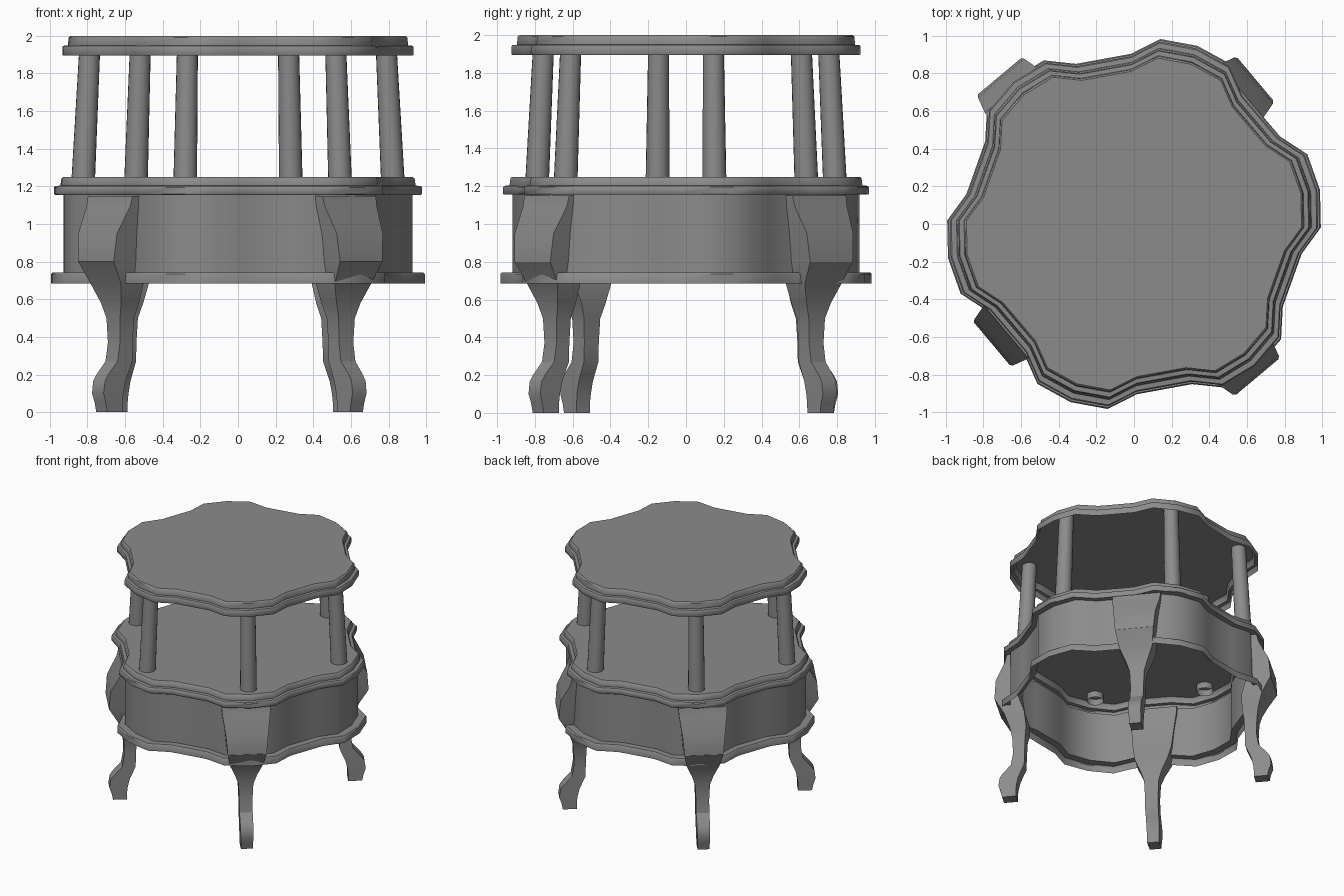
import bpy, bmesh
from math import radians, cos, sin
from mathutils import Vector

if "Cube" in bpy.data.objects:
    bpy.data.objects.remove(bpy.data.objects["Cube"])

ROT = 10.4  # rotation of the six-lobed outline, degrees

GREY = bpy.data.materials.new("dark_grey")
GREY.diffuse_color = (.26, .26, .26, 1)
GREY.use_nodes = True
GREY.node_tree.nodes["Principled BSDF"].inputs["Base Color"].default_value = GREY.diffuse_color


def finish(name, bm, angle=40):
    bmesh.ops.recalc_face_normals(bm, faces=bm.faces)
    me = bpy.data.meshes.new(name)
    bm.to_mesh(me)
    bm.free()
    me.materials.append(GREY)
    ob = bpy.data.objects.new(name, me)
    bpy.context.collection.objects.link(ob)
    bpy.context.view_layer.objects.active = ob
    ob.select_set(True)
    bpy.ops.object.shade_smooth_by_angle(angle=radians(angle))
    ob.select_set(False)
    return ob


def loft(bm, loops, start=True, end=True):
    """Skin equal-length point loops and cap the chosen ends."""
    rows = [[bm.verts.new(p) for p in loop] for loop in loops]
    n = len(rows[0])
    for a, b in zip(rows, rows[1:]):
        for i in range(n):
            j = (i + 1) % n
            bm.faces.new((a[i], a[j], b[j], b[i]))
    if start:
        bm.faces.new(rows[0][::-1])
    if end:
        bm.faces.new(rows[-1])


LOBE = [(-20.5, .905), (-11.5, .993), (0, 1.005), (11.5, .993), (20.5, .905)]


def outline(scale, z):
    return [Vector((scale * r * cos(radians(a + ROT + 60 * k)),
                    scale * r * sin(radians(a + ROT + 60 * k)), z))
            for k in range(6) for a, r in LOBE]


def scalloped(name, profile, top):
    """Hollow scalloped shell, open underneath."""
    bm = bmesh.new()
    loft(bm, [outline(s, z) for s, z in profile], False, top)
    return finish(name, bm)


# Scalloped top and middle shelf with stepped, moulded edges
scalloped("top_shelf", [(.937, 1.895), (.94, 1.9), (.94, 1.94), (.935, 1.947),
                        (.91, 1.949), (.91, 1.957), (.906, 1.992), (.897, 2.0)], True)
scalloped("middle_shelf", [(.935, 1.155), (.98, 1.155), (.985, 1.16), (.985, 1.195), (.978, 1.202),
                           (.95, 1.204), (.95, 1.21), (.945, 1.242), (.936, 1.25)], True)

# Hollow apron flaring into its lower moulding
scalloped("apron", [(1.0, .685), (1.0, .735), (.993, .742), (.935, .742), (.935, 1.155)], False)

# Six columns leaning inward, open tubes poking through the shelf
for k in range(6):
    a = radians(ROT + 60 * k)
    d = Vector((cos(a), sin(a), 0))
    bm = bmesh.new()
    loops = []
    for z, r, rad in [(1.2, .838, .063), (1.995, .798, .055)]:
        c = d * r + Vector((0, 0, z))
        loops.append([c + rad * Vector((cos(radians(t)), sin(radians(t)), 0))
                      for t in range(0, 360, 18)])
    loft(bm, loops, False, False)
    finish(f"column_{k + 1}", bm)

# Cabriole legs: height, outer offset, inner offset, half width
LEG = [(1.15, -.10, -.17, .185), (1.09, -.085, -.165, .18), (.95, -.012, -.165, .16),
       (.80, 0, -.185, .147), (.68, -.07, -.225, .125), (.58, -.105, -.23, .083),
       (.50, -.12, -.218, .056), (.37, -.125, -.213, .05), (.27, -.108, -.21, .05),
       (.20, -.045, -.18, .049), (.165, -.022, -.165, .049), (.10, -.013, -.15, .048),
       (.05, -.03, -.145, .046), (0, -.04, -.145, .045)]
for name, x, y, ang in [("front_right_leg", .655, -.813, 310), ("front_left_leg", -.755, -.637, 220),
                        ("back_right_leg", .645, .77, 40), ("back_left_leg", -.715, .785, 130)]:
    n = Vector((cos(radians(ang)), sin(radians(ang)), 0))
    t = Vector((-n.y, n.x, 0))
    bm = bmesh.new()
    loops = []
    for z, out, inn, w in LEG:
        c = Vector((x, y, z))
        loops.append([c + n * out + t * w, c + n * out - t * w,
                      c + n * inn - t * w, c + n * inn + t * w])
    loft(bm, loops)
    finish(name, bm, 32)
